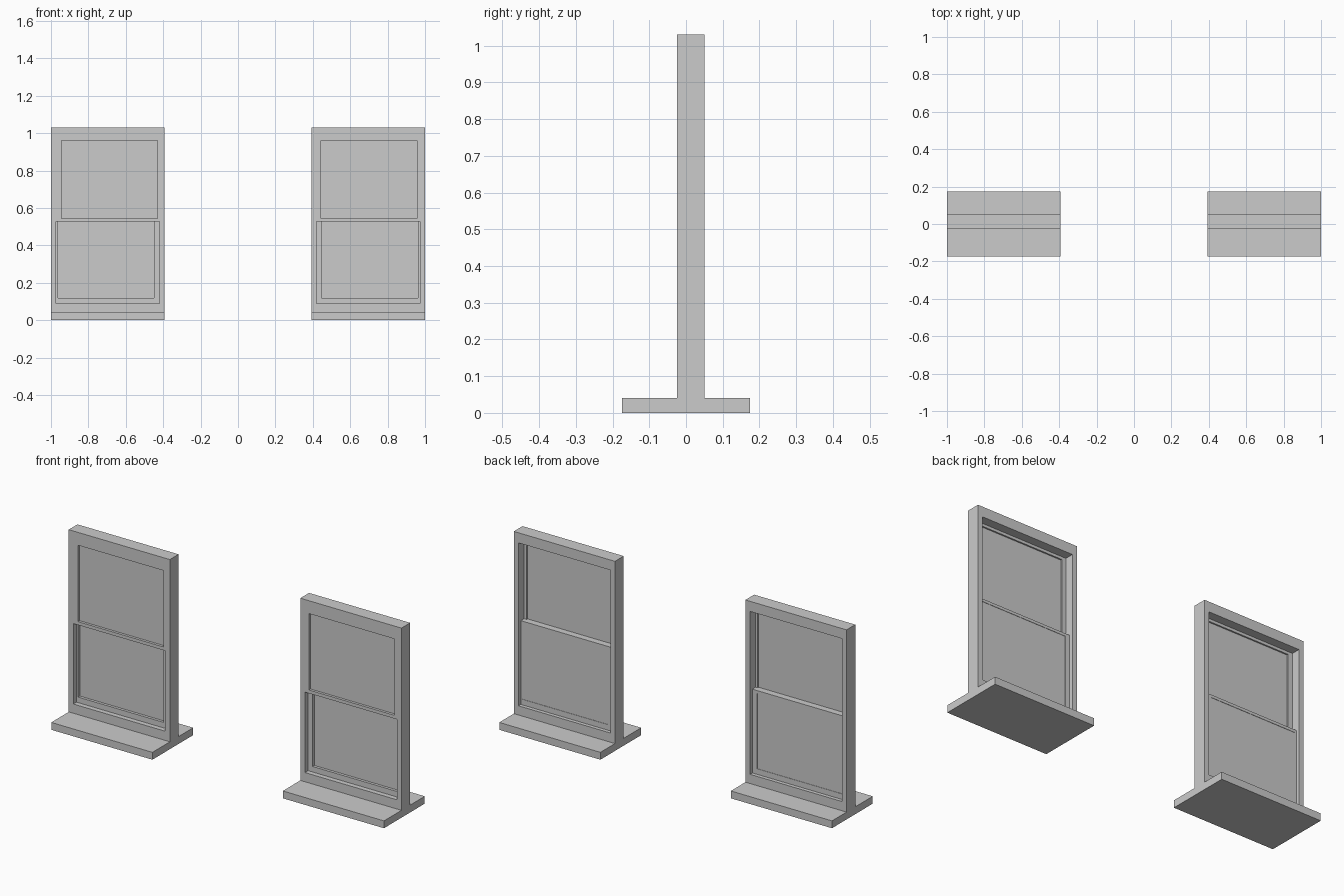
import bpy, bmesh

if "Cube" in bpy.data.objects:
    bpy.data.objects.remove(bpy.data.objects["Cube"])


def mesh_object(name, bm):
    bmesh.ops.recalc_face_normals(bm, faces=bm.faces)
    me = bpy.data.meshes.new(name)
    bm.to_mesh(me)
    bm.free()
    ob = bpy.data.objects.new(name, me)
    bpy.context.collection.objects.link(ob)
    return ob


def corners(bm, rect, y):
    x0, x1, z0, z1 = rect
    return [bm.verts.new((x, y, z)) for x, z in ((x0, z0), (x1, z0), (x1, z1), (x0, z1))]


def ring(name, outer, inner, y0, y1):
    """Rectangular surround with a rectangular hole; rects are x0, x1, z0, z1."""
    bm = bmesh.new()
    of, inf = corners(bm, outer, y0), corners(bm, inner, y0)
    ob, inb = corners(bm, outer, y1), corners(bm, inner, y1)
    for i in range(4):
        j = (i + 1) % 4
        for a, b in ((of, inf), (inf, inb), (inb, ob), (ob, of)):
            bm.faces.new((a[i], a[j], b[j], b[i]))
    return mesh_object(name, bm)


def box(name, rect, y0, y1):
    bm = bmesh.new()
    f, b = corners(bm, rect, y0), corners(bm, rect, y1)
    bm.faces.new(f)
    bm.faces.new(b)
    for i in range(4):
        j = (i + 1) % 4
        bm.faces.new((f[i], f[j], b[j], b[i]))
    return mesh_object(name, bm)


def sash_window(side, x0, x1, upper_x, lower_x):
    opening = (x0 + 0.028, x1 - 0.028)
    # sill and fixed frame
    box(side + "_sill", (x0, x1, 0, 0.04), -0.175, 0.175)
    ring(side + "_frame", (x0, x1, 0.04, 1.03), (*opening, 0.09, 0.975), -0.025, 0.05)
    # upper sash, flush with the front of the frame
    pane = (*upper_x, 0.545, 0.96)
    ring(side + "_upper_sash", (*opening, 0.527, 0.975), pane, -0.025, 0.002)
    box(side + "_upper_pane", pane, -0.011, -0.006)
    # lower sash, in the rear track
    pane = (*lower_x, 0.12, 0.53)
    ring(side + "_lower_sash", (*opening, 0.09, 0.545), pane, 0.002, 0.03)
    box(side + "_lower_pane", pane, 0.017, 0.028)


# the two sashes sit slightly off centre in each window
sash_window("left", -1.0, -0.392, (-0.945, -0.431), (-0.962, -0.448))
sash_window("right", 0.392, 1.0, (0.444, 0.957), (0.447, 0.963))
